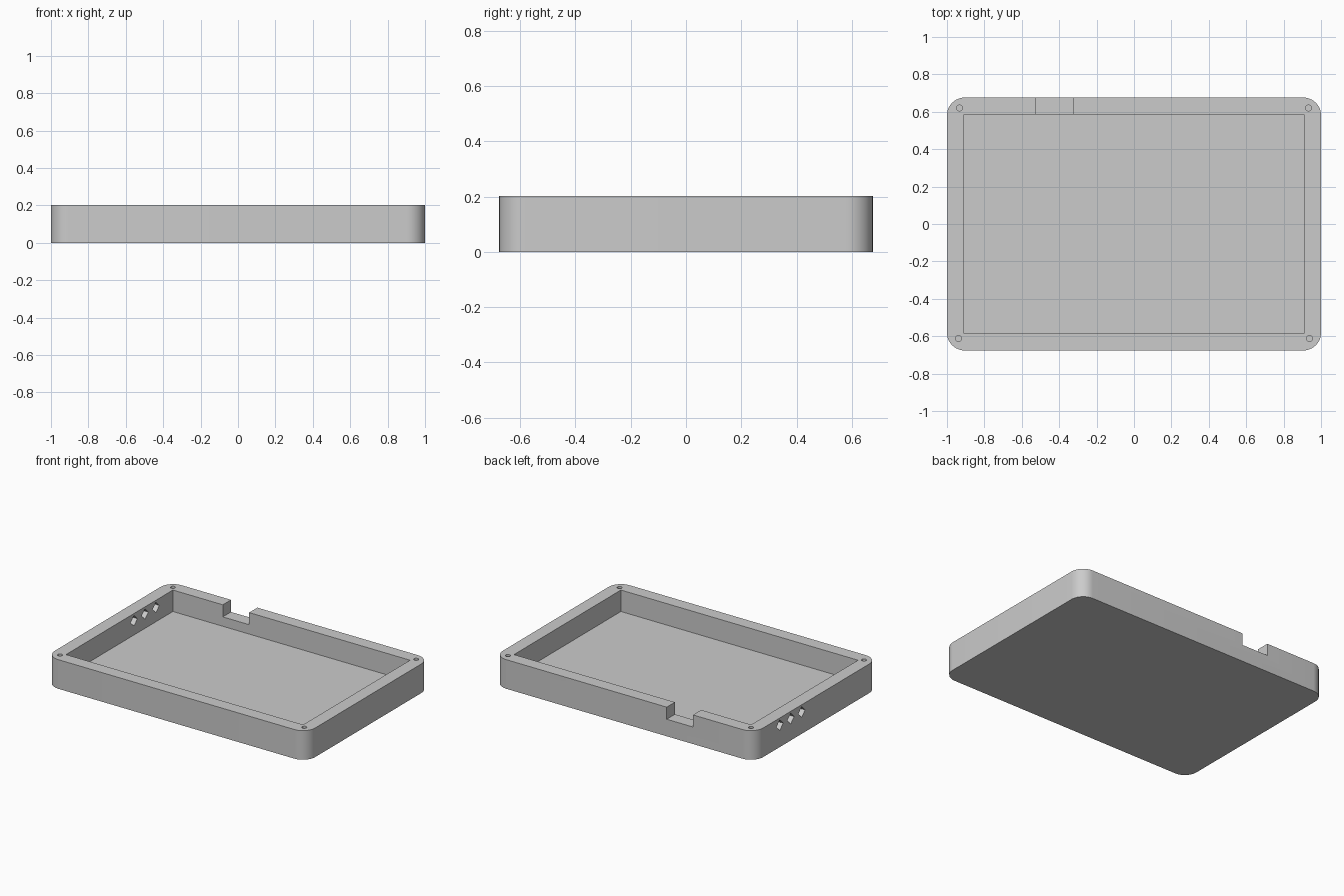
import bpy
import bmesh
import math
from mathutils import Matrix

cube = bpy.data.objects.get("Cube")
if cube:
    bpy.data.objects.remove(cube, do_unlink=True)

LENGTH, WIDTH, HEIGHT = 2.0, 1.352, 0.202
WALL, FLOOR, CORNER = 0.09, 0.053, 0.095

grey = bpy.data.materials.new("plain_grey")
grey.use_nodes = True
colour = (0.6, 0.6, 0.6, 1)
grey.diffuse_color = colour
grey.node_tree.nodes["Principled BSDF"].inputs["Base Color"].default_value = colour


def make_object(name, bm):
    mesh = bpy.data.meshes.new(name)
    bm.to_mesh(mesh)
    bm.free()
    mesh.materials.append(grey)
    obj = bpy.data.objects.new(name, mesh)
    bpy.context.collection.objects.link(obj)
    return obj


def box(name, centre, size, turn=0, round_corners=0):
    """Box, optionally turned about x or with rounded upright edges."""
    bm = bmesh.new()
    matrix = (Matrix.Translation(centre) @ Matrix.Rotation(turn, 4, "X")
              @ Matrix.Diagonal((*size, 1)))
    bmesh.ops.create_cube(bm, size=1, matrix=matrix)
    if round_corners:
        upright = [e for e in bm.edges
                   if abs(e.verts[0].co.z - e.verts[1].co.z) > size[2] / 2]
        bmesh.ops.bevel(bm, geom=upright, offset=round_corners, segments=12,
                        profile=0.5, affect="EDGES")
    return make_object(name, bm)


def cylinder(name, centre, radius, depth):
    bm = bmesh.new()
    bmesh.ops.create_cone(bm, cap_ends=True, segments=24, radius1=radius,
                          radius2=radius, depth=depth,
                          matrix=Matrix.Translation(centre))
    return make_object(name, bm)


def cut(target, cutter):
    """Subtract the cutter, then discard it."""
    cutter.hide_render = True
    mod = target.modifiers.new("cut", "BOOLEAN")
    mod.operation = "DIFFERENCE"
    mod.solver = "EXACT"
    mod.object = cutter
    bpy.context.view_layer.objects.active = target
    bpy.ops.object.modifier_apply(modifier=mod.name)
    bpy.data.objects.remove(cutter, do_unlink=True)


# Tray body with rounded corners
tray = box("tray", (0, 0, HEIGHT / 2), (LENGTH, WIDTH, HEIGHT),
           round_corners=CORNER)

# Open cavity
cut(tray, box("cavity_cutter", (0, 0, FLOOR + 0.5),
              (LENGTH - 2 * WALL, WIDTH - 2 * WALL, 1)))

# Notch through the back wall
cut(tray, box("notch_cutter", (-0.426, WIDTH / 2, 0.118 + 0.5), (0.202, 0.3, 1)))

# Diamond vents through the right wall
side = 0.037 * math.sqrt(2)
for y in (0.16, 0.28, 0.4):
    cut(tray, box("vent_cutter", (-1, y, 0.152), (0.3, side, side),
                  turn=math.pi / 4))

# Screw holes in the rim corners
for sx in (-1, 1):
    for x, y in ((0.933, 0.62), (0.938, -0.612)):
        cut(tray, cylinder("screw_cutter", (sx * x, y, HEIGHT), 0.016, 0.24))

# Smooth corners, crisp edges
bpy.ops.object.select_all(action="DESELECT")
tray.select_set(True)
bpy.context.view_layer.objects.active = tray
bpy.ops.object.shade_smooth_by_angle(angle=math.radians(30))
